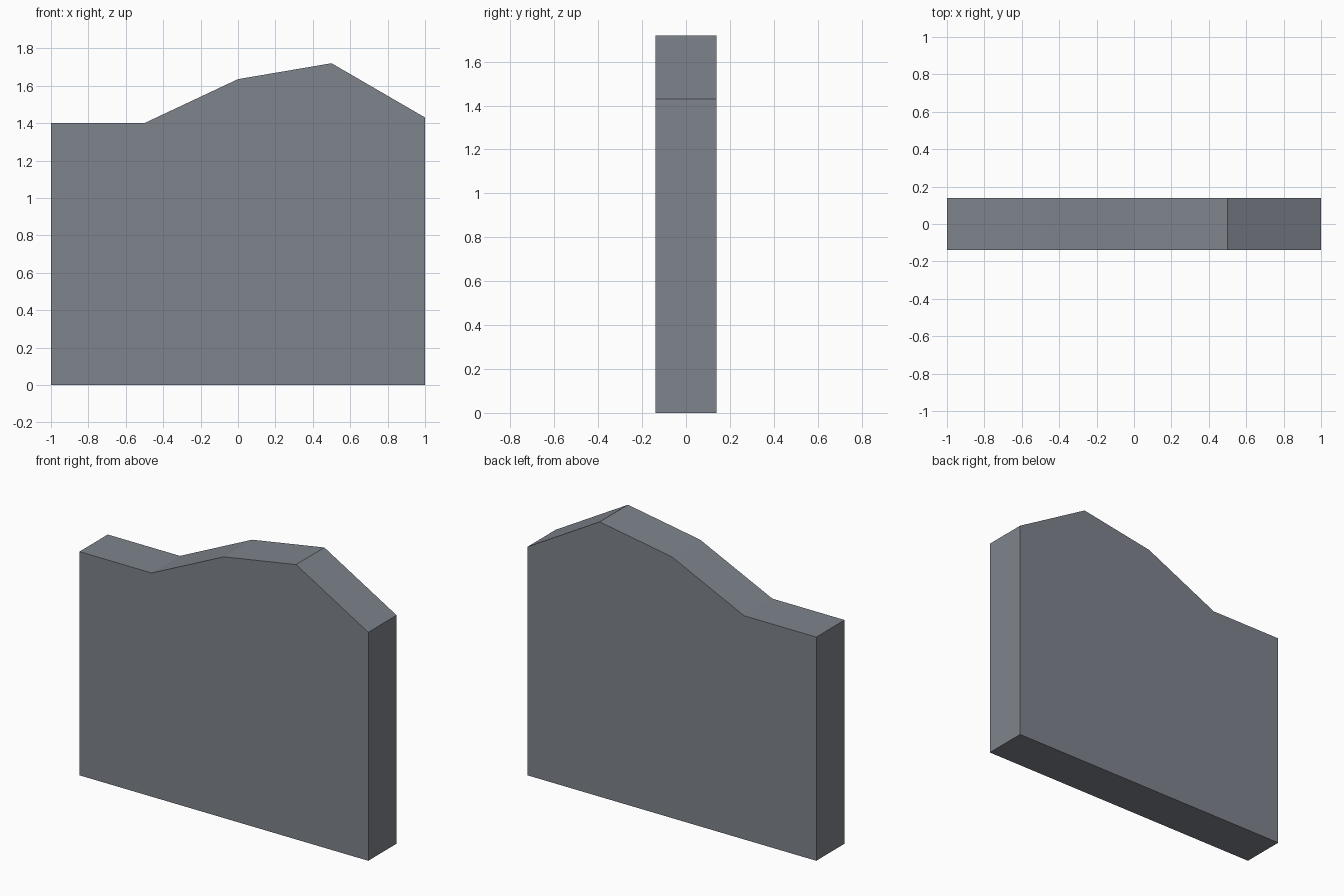
import bpy
import bmesh

if "Cube" in bpy.data.objects:
    bpy.data.objects.remove(bpy.data.objects["Cube"])

# Single slate grey material
grey = bpy.data.materials.new("slate grey")
grey.diffuse_color = (0.21, 0.23, 0.265, 1.0)
grey.use_nodes = True
grey.node_tree.nodes["Principled BSDF"].inputs["Base Color"].default_value = grey.diffuse_color

HALF_DEPTH = 0.14

# Front outline of the slab (x, z), with the stepped, peaked top edge
outline = [(-1, 0), (1, 0), (1, 1.43), (0.5, 1.72),
           (0, 1.635), (-0.5, 1.4), (-1, 1.4)]

# Wall slab: outline face extruded from front to back
bm = bmesh.new()
front = bm.faces.new([bm.verts.new((x, -HALF_DEPTH, z)) for x, z in outline])
extruded = bmesh.ops.extrude_face_region(bm, geom=[front], use_keep_orig=True)
back_verts = [g for g in extruded["geom"] if isinstance(g, bmesh.types.BMVert)]
bmesh.ops.translate(bm, vec=(0, 2 * HALF_DEPTH, 0), verts=back_verts)
bmesh.ops.recalc_face_normals(bm, faces=bm.faces[:])

mesh = bpy.data.meshes.new("wall_slab")
bm.to_mesh(mesh)
bm.free()
mesh.materials.append(grey)
bpy.context.collection.objects.link(bpy.data.objects.new("wall_slab", mesh))
